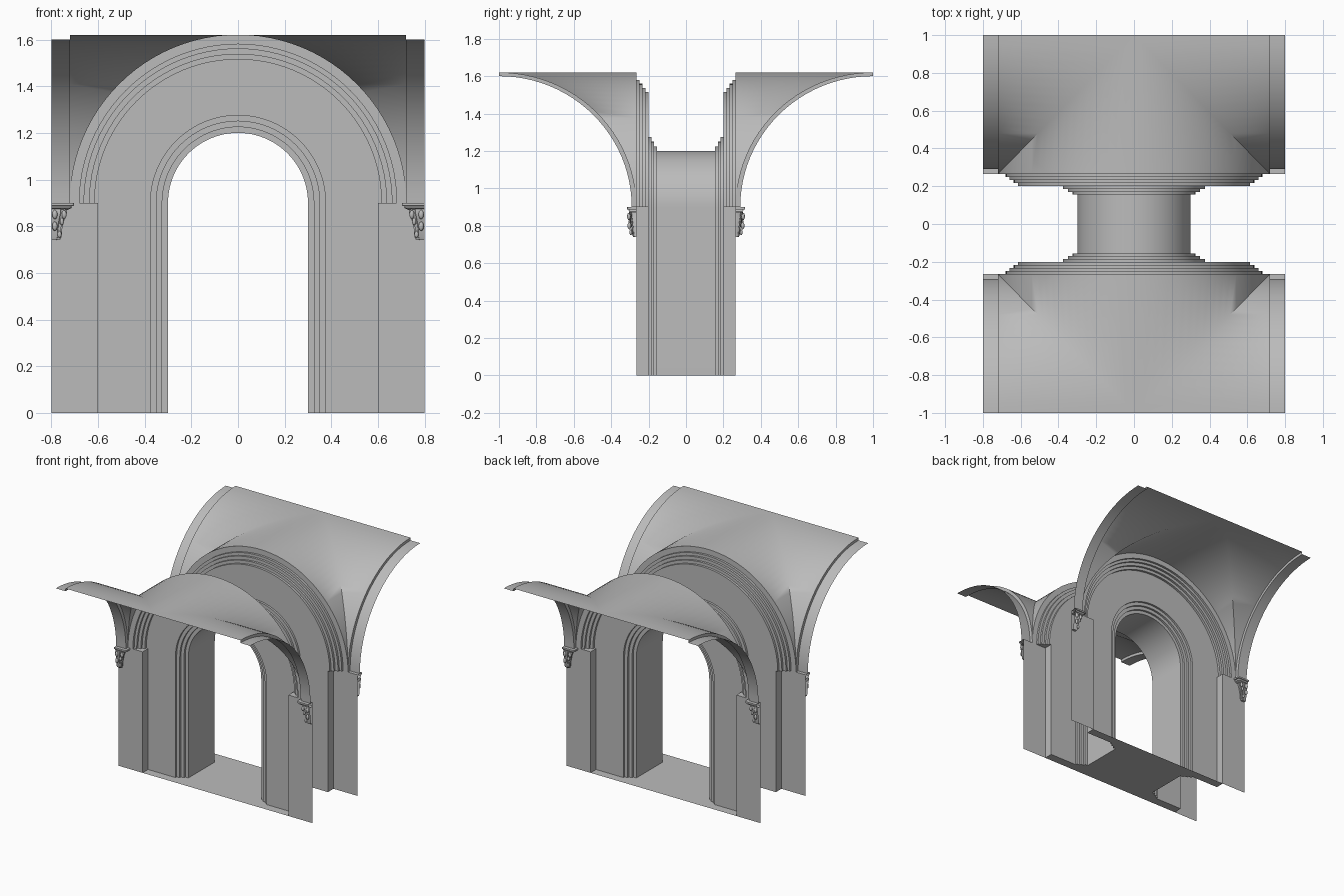
import bpy, bmesh, math
from mathutils import Vector

cube = bpy.data.objects.get("Cube")
if cube:
    bpy.data.objects.remove(cube, do_unlink=True)

stone = bpy.data.materials.new("grey_stone")
stone.use_nodes = True
GREY = (0.5, 0.5, 0.5, 1)
stone.diffuse_color = GREY
stone.node_tree.nodes["Principled BSDF"].inputs["Base Color"].default_value = GREY

SPRING = 0.9      # height where every arch starts
WALL = 0.2        # recessed wall plane
FACE = 0.265      # pier face plane
SIDE = 0.8        # outer edge in x
RISE = 0.72       # vault radius
SEG = 48


def finish(name, bm, angle=35, mirror_x=True, closed=False):
    """Turn a bmesh into a mirrored, shaded object."""
    bmesh.ops.remove_doubles(bm, verts=bm.verts, dist=1e-5)
    bmesh.ops.dissolve_degenerate(bm, edges=bm.edges, dist=1e-6)
    if closed:
        bmesh.ops.recalc_face_normals(bm, faces=bm.faces)
    mesh = bpy.data.meshes.new(name)
    bm.to_mesh(mesh)
    bm.free()
    mesh.materials.append(stone)
    obj = bpy.data.objects.new(name, mesh)
    bpy.context.collection.objects.link(obj)
    mod = obj.modifiers.new("Mirror", 'MIRROR')
    mod.use_axis = (mirror_x, True, False)
    mod.merge_threshold = 1e-4
    bpy.ops.object.select_all(action='DESELECT')
    obj.select_set(True)
    bpy.context.view_layer.objects.active = obj
    bpy.ops.object.shade_smooth_by_angle(angle=math.radians(angle))
    return obj


def skin(bm, rows, flip=False):
    """Bridge successive rows of points with quads."""
    grid = [[bm.verts.new(p) for p in row] for row in rows]
    for a, b in zip(grid, grid[1:]):
        for i in range(len(a) - 1):
            quad = [a[i], a[i + 1], b[i + 1], b[i]]
            bm.faces.new(quad[::-1] if flip else quad)
    return grid


def stairs(radii, depths):
    """Stepped moulding profile: (radius, depth) corners."""
    pts = []
    for i, r in enumerate(radii):
        pts.append((r, depths[i]))
        pts.append((r, depths[i + 1]))
    return pts


def arch_rows(profile, legs):
    """Sweep a (radius, depth) profile round a semicircle, optionally with legs."""
    rows = []
    if legs:
        rows.append([(-r, -d, 0) for r, d in profile])
    for k in range(SEG + 1):
        a = math.pi * k / SEG
        rows.append([(-r * math.cos(a), -d, SPRING + r * math.sin(a)) for r, d in profile])
    if legs:
        rows.append([(r, -d, 0) for r, d in profile])
    return rows


# Passage, its stepped jambs and the recessed wall
door_steps = stairs([0.3, 0.325, 0.35, 0.375], [0, 0.155, 0.17, 0.185, WALL])
bm = bmesh.new()
skin(bm, arch_rows(door_steps + [(0.6, WALL)], True))
finish("passage_and_wall", bm, mirror_x=False)

# Large stepped arch above the piers
arch_steps = stairs([0.615, 0.637, 0.66, 0.68], [WALL, 0.217, 0.233, 0.249, FACE])
bm = bmesh.new()
skin(bm, arch_rows([(0.6, WALL)] + arch_steps + [(RISE, FACE)], False))
finish("stepped_arch", bm, mirror_x=False)

# Piers with the ledge that carries the arch
bm = bmesh.new()
plan = [(0.6, -WALL), (0.6, -FACE), (SIDE, -FACE)]
skin(bm, [[(x, y, z) for x, y in plan] for z in (0, SPRING)])
ledge = [(0.6, FACE), (0.6, WALL)] + arch_steps
bm.faces.new([bm.verts.new((r, -d, SPRING)) for r, d in ledge][::-1])
bm.normal_update()
for f in bm.faces:
    if f.normal.z < -0.5:
        f.normal_flip()
finish("piers", bm)

# Floor between the piers and through the passage
bm = bmesh.new()
plan = [(0, 0)] + door_steps + [(0.6, WALL), (0.6, FACE), (0, FACE)]
floor = bm.faces.new([bm.verts.new((x, -y, 0)) for x, y in plan])
floor.normal_update()
if floor.normal.z < 0:
    floor.normal_flip()
finish("floor", bm)

# Groin vault: a lunette over the arch cutting into the barrel
vault, rib = [], []
half = SEG // 2
for k in range(half + 1):
    t = math.pi / 2 * k / half
    c, s = math.cos(t), math.sin(t)
    x, y, z = RISE * c, -(1 - (1 - FACE) * c), SPRING + RISE * s
    vault.append([(x, -FACE, z), (x, y, z), (RISE, y, z)])
    # Transverse rib, slightly lower than the vault
    yi, zi = -(1 - 0.71 * c), SPRING + 0.7 * s
    rib.append([(RISE, y, z), (RISE, yi, zi), (SIDE, yi, zi)])
bm = bmesh.new()
skin(bm, vault)
finish("groin_vault", bm, angle=60)
bm = bmesh.new()
skin(bm, rib)
finish("transverse_ribs", bm)


# Corbels: half consoles cut at the outer edge
def section(w, d, z, power, flute=0.0):
    n = 16
    row = []
    for k in range(n + 1):
        a = math.pi / 2 * k / n
        g = 1 - flute * (0.5 + 0.5 * math.cos(a * 12))
        row.append((SIDE - w * g * math.cos(a) ** power,
                    -FACE - d * g * math.sin(a) ** power, z))
    return row


def loft(name, levels, power, flute=0.0):
    bm = bmesh.new()
    rows = [section(w, d, z, power, flute) for z, w, d in levels]
    grid = skin(bm, rows)
    for row, edge in ((rows[0], grid[0]), (rows[-1], grid[-1])):
        corner = bm.verts.new((SIDE, -FACE, row[0][2]))
        bm.faces.new(edge + [corner])
    return finish(name, bm, closed=True)


loft("corbel_slab", [(0.87, 0.07, 0.03), (0.877, 0.085, 0.04), (0.887, 0.087, 0.043),
                     (0.888, 0.097, 0.05), (SPRING, 0.097, 0.05)], 0.15)
loft("corbel_body", [(0.74, 0.038, 0.018), (0.755, 0.045, 0.024), (0.79, 0.048, 0.028),
                     (0.83, 0.058, 0.036), (0.855, 0.068, 0.044), (0.873, 0.07, 0.04)],
     0.45, 0.16)

# Carved leaves and scrolls on the corbels
bm = bmesh.new()
leaves = [(0.765, 0.295, 0.765, 0.011), (0.785, 0.303, 0.8, 0.014),
          (0.755, 0.3, 0.82, 0.011), (0.745, 0.3, 0.85, 0.013), (0.785, 0.305, 0.85, 0.014)]
for x, y, z, r in leaves:
    ball = bmesh.ops.create_uvsphere(bm, u_segments=12, v_segments=8, radius=r)["verts"]
    bmesh.ops.scale(bm, vec=(0.8, 0.7, 1.4), verts=ball)
    bmesh.ops.translate(bm, vec=Vector((x, -y, z)), verts=ball)
finish("corbel_leaves", bm)
